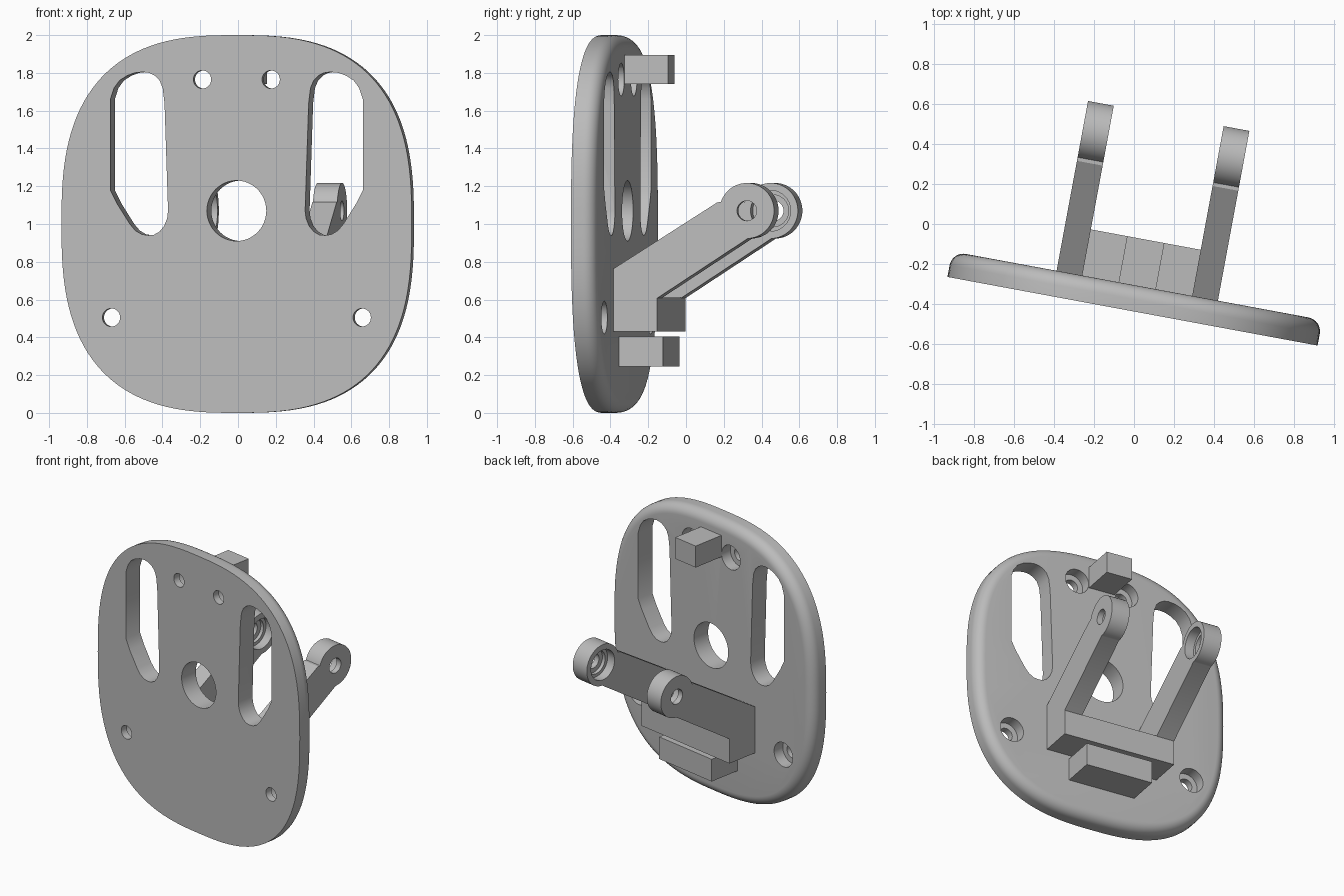
import bpy, bmesh
from math import sin, cos, pi, radians, copysign
from mathutils import Matrix

if "Cube" in bpy.data.objects:
    bpy.data.objects.remove(bpy.data.objects["Cube"], do_unlink=True)

GREY = (0.5, 0.5, 0.5, 1)
grey = bpy.data.materials.new("plain grey")
grey.use_nodes = True
grey.diffuse_color = GREY
grey.node_tree.nodes["Principled BSDF"].inputs["Base Color"].default_value = GREY

# The whole assembly is turned slightly about the vertical axis
PLACE = Matrix.Translation((-0.0075, -0.437, 0)) @ Matrix.Rotation(radians(-10.5), 4, "Z")
THICK = 0.13
BACK = 0.365


def prism(name, points, start, end, axis="Y", round_back=0):
    """Extrude an outline from start to end along Y (points x, z) or X (points y, z)."""
    bm = bmesh.new()
    at = (lambda p, d: (p[0], d, p[1])) if axis == "Y" else (lambda p, d: (d, p[0], p[1]))
    near = [bm.verts.new(at(p, start)) for p in points]
    far = [bm.verts.new(at(p, end)) for p in points]
    bm.faces.new(near)
    cap = bm.faces.new(far)
    for i in range(len(points)):
        j = (i + 1) % len(points)
        bm.faces.new((near[i], near[j], far[j], far[i]))
    bmesh.ops.recalc_face_normals(bm, faces=bm.faces)
    if round_back:
        bmesh.ops.bevel(bm, geom=list(cap.edges), offset=round_back, segments=8,
                        profile=0.5, affect="EDGES", clamp_overlap=False)
    mesh = bpy.data.meshes.new(name)
    bm.to_mesh(mesh)
    bm.free()
    mesh.materials.append(grey)
    obj = bpy.data.objects.new(name, mesh)
    bpy.context.collection.objects.link(obj)
    return obj


def circle(cx, cz, r, start=0, end=360, n=48):
    full = end - start == 360
    steps = n if full else n - 1
    angles = [radians(start + (end - start) * i / steps) for i in range(n)]
    return [(cx + r * cos(a), cz + r * sin(a)) for a in angles]


def box(name, half_width, y0, y1, z0, z1):
    w = half_width
    return prism(name, [(-w, z0), (w, z0), (w, z1), (-w, z1)], y0, y1)


def activate(obj):
    bpy.ops.object.select_all(action="DESELECT")
    obj.select_set(True)
    bpy.context.view_layer.objects.active = obj


def cut(obj, cutters):
    for cutter in cutters:
        cutter.hide_render = True
        mod = obj.modifiers.new("cut", "BOOLEAN")
        mod.operation = "DIFFERENCE"
        mod.solver = "EXACT"
        mod.object = cutter
        activate(obj)
        bpy.ops.object.modifier_apply(modifier=mod.name)
        bpy.data.objects.remove(cutter, do_unlink=True)


def finish(obj):
    activate(obj)
    bpy.ops.object.shade_smooth_by_angle(angle=radians(30))
    obj.matrix_world = PLACE


# Rounded-square plate with a softened back rim
power = 2 / 2.7
outline = []
for i in range(128):
    c, s = cos(2 * pi * i / 128), sin(2 * pi * i / 128)
    outline.append((0.943 * copysign(abs(c) ** power, c), 1 + copysign(abs(s) ** power, s)))
plate = prism("plate", outline, 0, THICK, round_back=0.07)

# Openings: centre hole, mirrored slots and counterbored screw holes
slot = [(0.68, 1.18), (0.68, 1.66), (0.66, 1.72), (0.63, 1.76), (0.59, 1.785), (0.55, 1.8),
        (0.505, 1.805), (0.47, 1.8), (0.44, 1.785), (0.415, 1.76), (0.398, 1.72), (0.388, 1.64),
        (0.369, 1.07), (0.374, 1.03), (0.39, 0.99), (0.415, 0.96), (0.445, 0.943), (0.475, 0.94),
        (0.51, 0.945), (0.545, 0.965), (0.575, 1.0), (0.645, 1.11)]
cutters = [prism("centre_cutter", circle(0, 1.07, 0.16), -0.1, 0.3)]
for side in (-1, 1):
    cutters.append(prism("slot_cutter", [(side * x, z) for x, z in slot], -0.1, 0.3))
    for x, z in ((0.185, 1.765), (0.675, 0.505)):
        cutters.append(prism("screw_cutter", circle(side * x, z, 0.048, n=32), -0.1, 0.3))
        cutters.append(prism("bore_cutter", circle(side * x, z, 0.087, n=32), 0.05, 0.3))
cut(plate, cutters)
finish(plate)

# Blocks on the back of the plate
finish(box("upper_block", 0.095, THICK - 0.005, BACK, 1.74, 1.895))
finish(box("lower_block", 0.245, THICK - 0.005, BACK, 0.245, 0.405))
finish(box("arm_base", 0.285, THICK - 0.005, BACK, 0.43, 0.61))

# Slanted arms ending in round eyes, recessed on their inner faces
PIVOT = (0.848, 1.07)
INNER, OUTER = 0.28, 0.411
profile = [(THICK - 0.005, 0.76), (THICK - 0.005, 0.43), (BACK, 0.43), (BACK, 0.607)]
profile += circle(*PIVOT, 0.147, -88, 162)
profile += [(0.69, 1.115)]
for side, label in ((-1, "right"), (1, "left")):
    arm = prism(label + "_arm", profile, side * INNER, side * OUTER, axis="X")
    steps = ((0.053, 0.6), (0.085, INNER + 0.09), (0.108, INNER + 0.065))
    cut(arm, [prism("eye_cutter", circle(*PIVOT, r, n=40), side * 0.2, side * depth, axis="X")
              for r, depth in steps])
    finish(arm)
